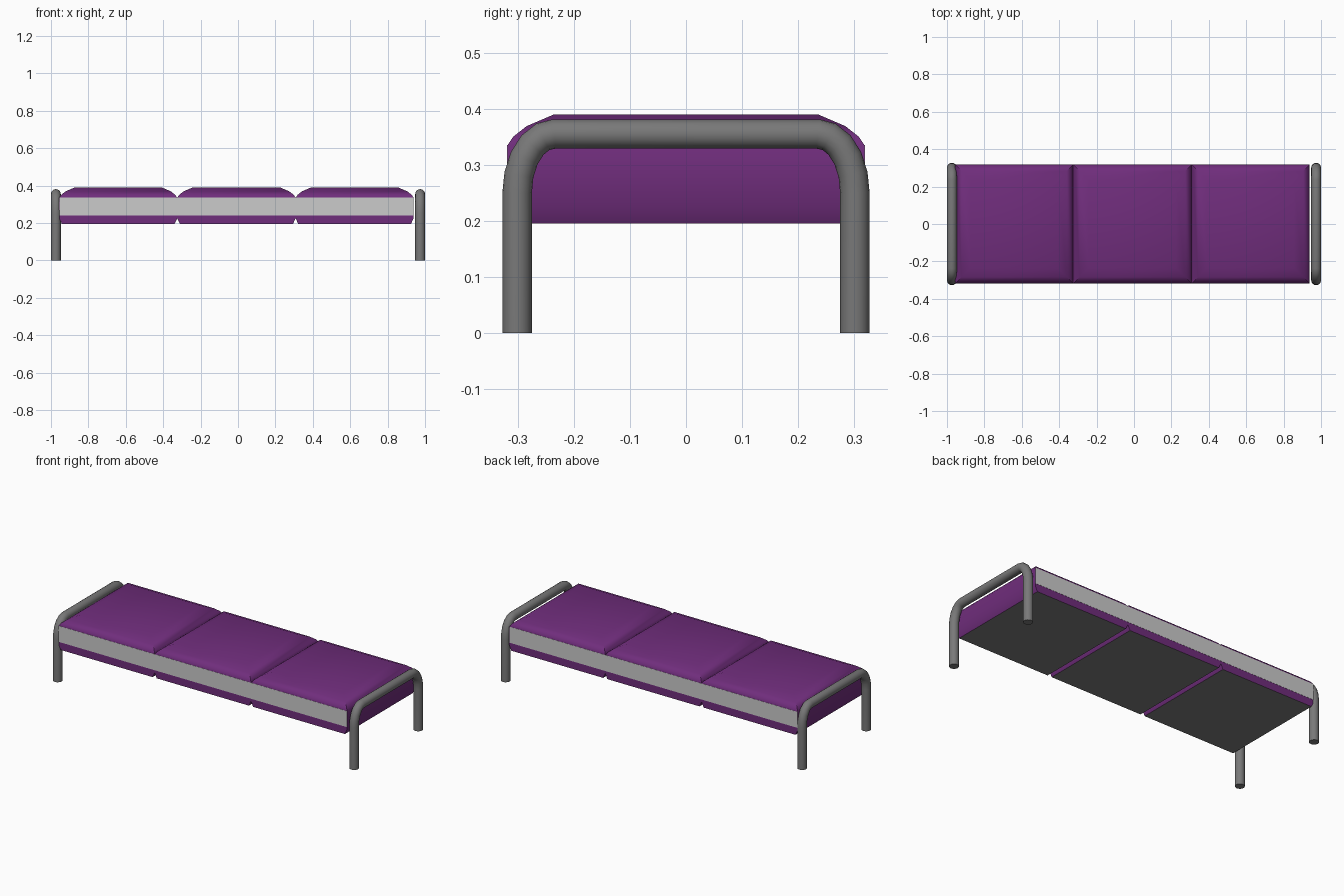
import bpy, bmesh, math

if "Cube" in bpy.data.objects:
    bpy.data.objects.remove(bpy.data.objects["Cube"])


def material(name, rgb):
    m = bpy.data.materials.new(name)
    m.diffuse_color = (*rgb, 1)
    m.use_nodes = True
    m.node_tree.nodes["Principled BSDF"].inputs["Base Color"].default_value = m.diffuse_color
    return m


purple = material("purple_fabric", (0.16, 0.026, 0.20))
steel = material("steel", (0.19, 0.19, 0.19))
dark = material("underside", (0.2, 0.2, 0.2))


def activate(ob):
    bpy.ops.object.select_all(action='DESELECT')
    ob.select_set(True)
    bpy.context.view_layer.objects.active = ob


def smooth(ob, angle):
    activate(ob)
    bpy.ops.object.shade_smooth_by_angle(angle=math.radians(angle))


# Padded cushion: stacked rectangles, each (inset, height)
RINGS = [(0.014, 0.195), (0.0, 0.225), (0.0, 0.335), (0.010, 0.350),
         (0.034, 0.369), (0.083, 0.390)]


def cushion(name, x0, x1):
    bm = bmesh.new()
    rings = []
    for d, z in RINGS:
        a, b, y = x0 + d, x1 - d, 0.318 - d
        iy = 0.318 if z < 0.3 else y
        rings.append([bm.verts.new(p) for p in
                      ((a, -iy, z), (b, -iy, z), (b, iy, z), (a, iy, z))])
    for lo, hi in zip(rings, rings[1:]):
        for i in range(4):
            j = (i + 1) % 4
            bm.faces.new((lo[i], lo[j], hi[j], hi[i]))
    bm.faces.new(rings[-1])
    bm.faces.new(rings[0][::-1]).material_index = 1
    me = bpy.data.meshes.new(name)
    bm.to_mesh(me)
    bm.free()
    me.materials.append(purple)
    me.materials.append(dark)
    ob = bpy.data.objects.new(name, me)
    bpy.context.collection.objects.link(ob)
    smooth(ob, 40)


cushion("left_cushion", -0.956, -0.325)
cushion("middle_cushion", -0.325, 0.308)
cushion("right_cushion", 0.308, 0.939)


# Grey side rails along front and back
def rail(name, y):
    bpy.ops.mesh.primitive_cube_add(size=1, location=(-0.0085, y, 0.2875))
    ob = bpy.context.object
    ob.name = name
    ob.scale = (1.893, 0.006, 0.095)


rail("front_rail", -0.316)
rail("back_rail", 0.316)


# Bent tube legs at each end
def leg_frame(name, x):
    half = [(0.301, 0.0)]
    for i in range(6):
        t = math.pi / 2 * i / 5
        half.append((0.235 + 0.066 * math.cos(t), 0.25 + 0.105 * math.sin(t)))
    path = half + [(-y, z) for y, z in reversed(half)]
    cu = bpy.data.curves.new(name, 'CURVE')
    cu.dimensions = '3D'
    cu.bevel_depth = 0.0262
    cu.bevel_resolution = 6
    cu.use_fill_caps = True
    sp = cu.splines.new('POLY')
    sp.points.add(len(path) - 1)
    for p, (y, z) in zip(sp.points, path):
        p.co = (x, y, z, 1)
    ob = bpy.data.objects.new(name, cu)
    bpy.context.collection.objects.link(ob)
    cu.materials.append(steel)
    activate(ob)
    bpy.ops.object.convert(target='MESH')
    smooth(bpy.context.object, 40)


leg_frame("left_leg_frame", -0.9738)
leg_frame("right_leg_frame", 0.9738)
